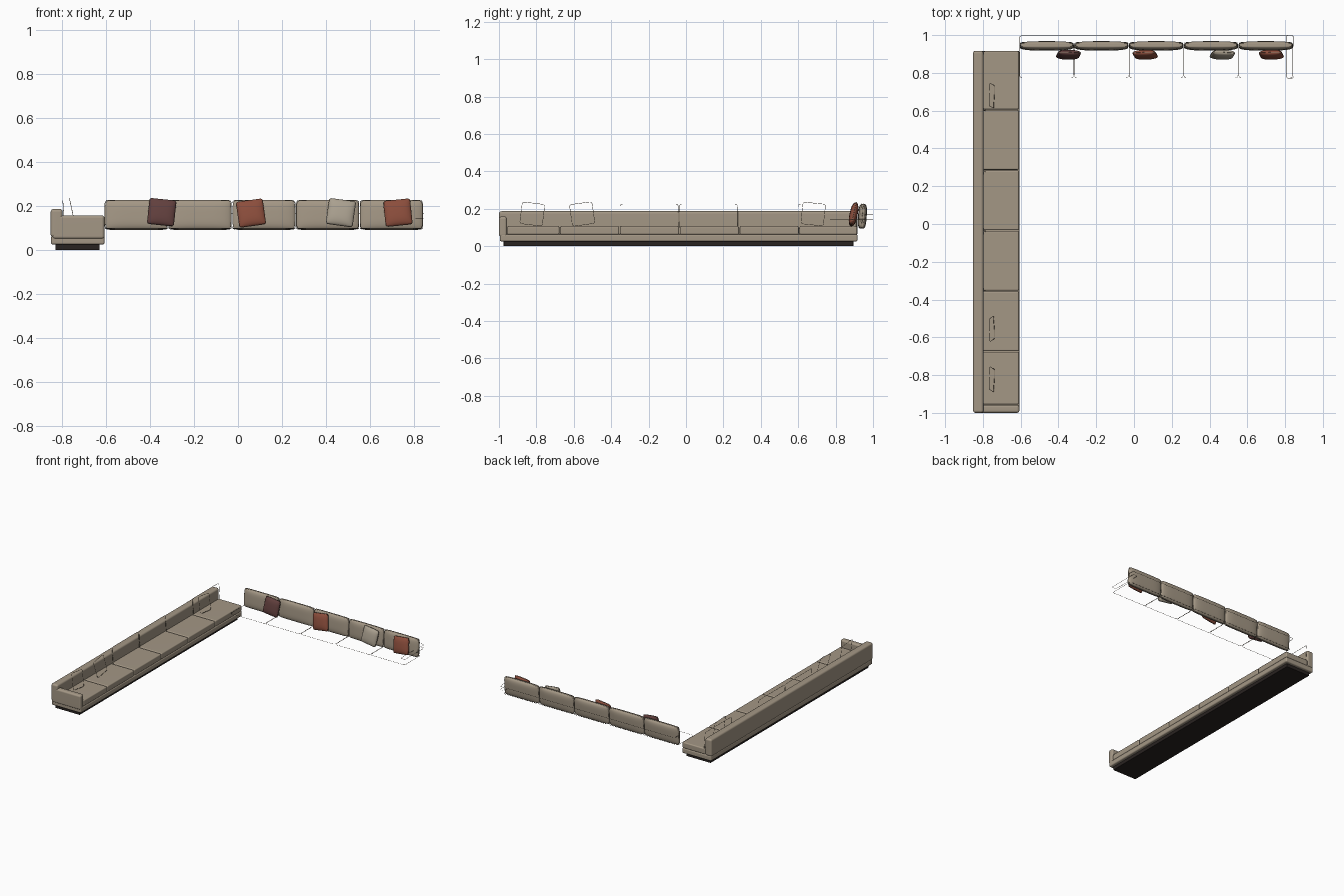
import bpy, bmesh
from math import radians, sin, cos, pi
from mathutils import Matrix, Vector

cube = bpy.data.objects.get("Cube")
if cube:
    bpy.data.objects.remove(cube, do_unlink=True)


def material(name, r, g, b):
    m = bpy.data.materials.new(name)
    m.use_nodes = True
    m.diffuse_color = (r, g, b, 1)
    bsdf = m.node_tree.nodes["Principled BSDF"]
    bsdf.inputs["Base Color"].default_value = (r, g, b, 1)
    bsdf.inputs["Roughness"].default_value = 0.8
    return m


BEIGE = material("beige fabric", 0.37, 0.31, 0.235)
PALE = material("pale fabric", 0.40, 0.35, 0.275)
RUST = material("rust fabric", 0.26, 0.075, 0.045)
MAROON = material("maroon fabric", 0.12, 0.05, 0.047)
PLINTH = material("dark plinth", 0.022, 0.017, 0.015)
PIPING = material("piping", 0.22, 0.18, 0.13)


def finish(bm, name, mat, matrix=Matrix()):
    me = bpy.data.meshes.new(name)
    bmesh.ops.recalc_face_normals(bm, faces=bm.faces)
    for f in bm.faces:
        f.smooth = True
    bm.to_mesh(me)
    bm.free()
    ob = bpy.data.objects.new(name, me)
    ob.matrix_world = matrix
    me.materials.append(mat)
    bpy.context.collection.objects.link(ob)
    return ob


def box(name, x, y, z, mat, bevel):
    """Rounded box from (min, max) pairs."""
    bm = bmesh.new()
    bmesh.ops.create_cube(bm, size=1)
    for v in bm.verts:
        v.co = Vector([(a + b) / 2 + c * (b - a) for (a, b), c in zip((x, y, z), v.co)])
    ob = finish(bm, name, mat)
    mod = ob.modifiers.new("round", "BEVEL")
    mod.width, mod.segments = bevel, 4
    ob.modifiers.new("normals", "WEIGHTED_NORMAL")
    return ob


def pose(loc, roll=0, lean=0, turn=0):
    """Roll in its own plane, lean the top back, then turn."""
    return (Matrix.Translation(loc) @ Matrix.Rotation(radians(turn), 4, "Z")
            @ Matrix.Rotation(radians(-lean), 4, "X") @ Matrix.Rotation(radians(roll), 4, "Y"))


def cushion(name, w, h, depth, rim, mat, matrix, power=4):
    """Stuffed upright cushion: thin rim, swelling to the middle."""
    bm = bmesh.new()
    bmesh.ops.create_cube(bm, size=2)
    bmesh.ops.subdivide_edges(bm, edges=bm.edges[:], cuts=13, use_grid_fill=True)
    for v in bm.verts:
        x, y, z = v.co
        x, z = sin(x * pi / 2), sin(z * pi / 2)
        swell = max(0, (1 - abs(x) ** power) * (1 - abs(z) ** power)) ** 0.6
        d = rim + (depth - rim) * swell
        # soften the four corners
        corner = 1 - 0.05 * (x * z) ** 6
        v.co = (x * w / 2 * corner, y * d / 2, z * h / 2 * corner)
    return finish(bm, name, mat, matrix)


def cord(name, points, matrix=Matrix(), cyclic=True, radius=0.0012):
    cu = bpy.data.curves.new(name, "CURVE")
    cu.dimensions = "3D"
    cu.bevel_depth, cu.bevel_resolution = radius, 1
    sp = cu.splines.new("POLY")
    sp.points.add(len(points) - 1)
    for p, co in zip(sp.points, points):
        p.co = (*co, 1)
    sp.use_cyclic_u = cyclic
    cu.materials.append(PIPING)
    ob = bpy.data.objects.new(name, cu)
    ob.matrix_world = matrix
    bpy.context.collection.objects.link(ob)
    return ob


def loop(w, h, r):
    """Rounded rectangle in the upright XZ plane."""
    pts = []
    for i, (sx, sz) in enumerate(((1, 1), (-1, 1), (-1, -1), (1, -1))):
        for k in range(5):
            a = (i + k / 4) * pi / 2
            pts.append((sx * (w / 2 - r) + r * cos(a), 0, sz * (h / 2 - r) + r * sin(a)))
    return pts


# Long sofa along the model's right side
box("plinth", (-0.83, -0.63), (-0.975, 0.895), (0, 0.03), PLINTH, 0.002)
box("platform", (-0.85, -0.607), (-0.995, 0.917), (0.025, 0.064), BEIGE, 0.009)
box("backrest", (-0.852, -0.797), (-1.0, 0.917), (0.058, 0.187), BEIGE, 0.014)
box("armrest", (-0.845, -0.607), (-1.0, -0.957), (0.05, 0.158), BEIGE, 0.013)

# Six seat cushions
edges = [-0.957, -0.675, -0.355, -0.035, 0.285, 0.605, 0.917]
for i, (a, b) in enumerate(zip(edges, edges[1:])):
    box(f"seat_cushion_{i + 1}", (-0.802, -0.609), (a + 0.002, b - 0.002),
        (0.062, 0.107), BEIGE, 0.008)

# Row of upright back cushions along the rear
for i in range(5):
    x = -0.4625 + 0.29 * i
    m = pose((x, 0.943, 0.16), lean=4)
    cushion(f"back_cushion_{i + 1}", 0.284, 0.133, 0.046, 0.016, BEIGE, m)
    cord(f"back_cushion_piping_{i + 1}", loop(0.285, 0.134, 0.014), m)
    # seat outline in front of each cushion
    flat = Matrix.Translation((x, 0.868, 0.1)) @ Matrix.Rotation(pi / 2, 4, "X")
    cord(f"seat_piping_{i + 1}", loop(0.286, 0.19, 0.014), flat, radius=0.001)

# Scatter pillows: x, height, roll, fabric
for i, (x, z, roll, mat) in enumerate((
        (-0.347, 0.172, 6, MAROON), (0.059, 0.168, -8, RUST),
        (0.468, 0.170, 8, PALE), (0.727, 0.170, -6, RUST))):
    m = pose((x, 0.896, z), roll, 12)
    cushion(f"pillow_{i + 1}", 0.121, 0.119, 0.042, 0.008, mat, m, power=3)
    cord(f"pillow_piping_{i + 1}", loop(0.121, 0.119, 0.01), m)

# Open piping outlines above the long sofa
for i, (y, roll) in enumerate(((-0.822, 7), (-0.555, -8), (0.68, 6))):
    cord(f"side_pillow_piping_{i + 1}", loop(0.121, 0.119, 0.012),
         pose((-0.753, y, 0.172), roll, 12, 90))
for i, y in enumerate((-0.197, 0.12, 0.755)):
    cord(f"side_back_piping_{i + 1}", loop(0.312, 0.133, 0.014),
         pose((-0.792, y, 0.159), 0, 4, 90))

# Open piping outlines of the rear arm and back
cord("arm_piping", loop(0.036, 0.228, 0.01),
     Matrix.Translation((0.826, 0.885, 0.143)) @ Matrix.Rotation(pi / 2, 4, "X"), radius=0.001)
cord("rear_piping", [(-0.605, 0.94, 0.168), (-0.605, 0.99, 0.168), (-0.595, 0.999, 0.168),
                     (0.835, 0.999, 0.168), (0.845, 0.99, 0.168), (0.845, 0.94, 0.168)],
     cyclic=False, radius=0.001)
